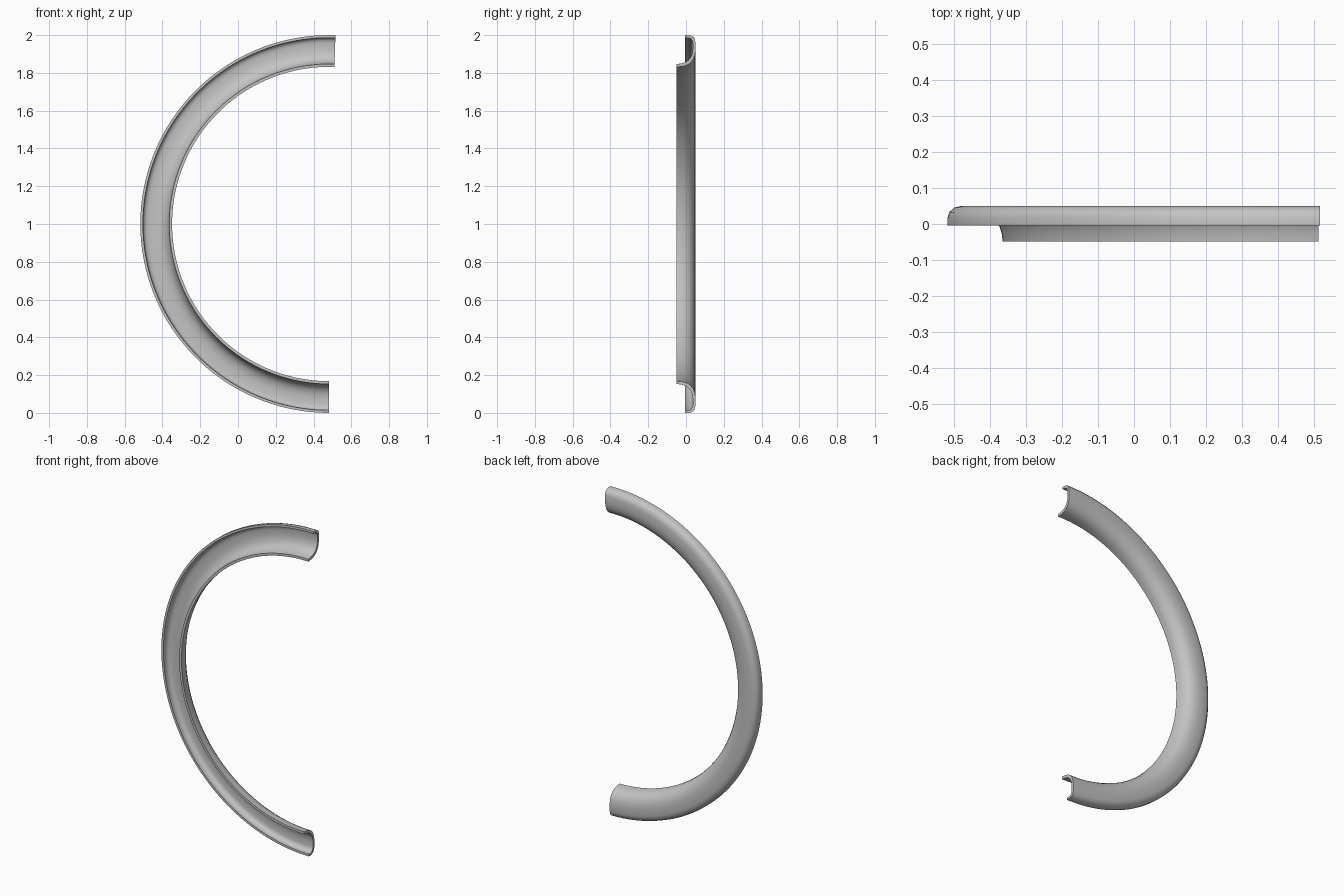
import bpy, bmesh, math

cube = bpy.data.objects.get("Cube")
if cube:
    bpy.data.objects.remove(cube, do_unlink=True)

# Plain grey material
grey = bpy.data.materials.new("plain_grey")
grey.use_nodes = True
colour = (0.55, 0.55, 0.55, 1)
grey.diffuse_color = colour
grey.node_tree.nodes["Principled BSDF"].inputs["Base Color"].default_value = colour

# Channel cross-section as (radius, depth): back skin outward, then front skin inward
back_skin = [(.832, -.049), (.834, -.02), (.84, .003), (.853, .024), (.872, .038),
             (.895, .047), (.92, .05), (.962, .05), (.982, .045), (.995, .033),
             (1, .017), (1, -.004)]
front_skin = [(.986, -.004), (.986, .014), (.981, .026), (.972, .033), (.958, .036),
              (.922, .036), (.899, .032), (.88, .023), (.866, .011), (.857, -.004),
              (.85, -.025), (.847, -.049)]
section = back_skin + front_skin

# Sweep the section around the half circle
CENTRE_X, CENTRE_Z = 0.483, 1.0
START, END, STEPS = math.radians(270), math.radians(88.1), 120

bm = bmesh.new()
rings = []
for i in range(STEPS + 1):
    a = START + (END - START) * i / STEPS
    rings.append([bm.verts.new((CENTRE_X + r * math.cos(a), y, CENTRE_Z + r * math.sin(a)))
                  for r, y in section])

count = len(section)
for ring, following in zip(rings, rings[1:]):
    for j in range(count):
        k = (j + 1) % count
        bm.faces.new((ring[j], ring[k], following[k], following[j]))

# Close the cut ends
bm.faces.new(rings[0])
bm.faces.new(rings[-1])
bmesh.ops.recalc_face_normals(bm, faces=bm.faces)

mesh = bpy.data.meshes.new("curved_channel_trim")
bm.to_mesh(mesh)
bm.free()
mesh.materials.append(grey)
trim = bpy.data.objects.new("curved_channel_trim", mesh)
bpy.context.collection.objects.link(trim)

# Smooth skin with crisp lips
bpy.ops.object.select_all(action="DESELECT")
trim.select_set(True)
bpy.context.view_layer.objects.active = trim
bpy.ops.object.shade_smooth_by_angle(angle=math.radians(40))
